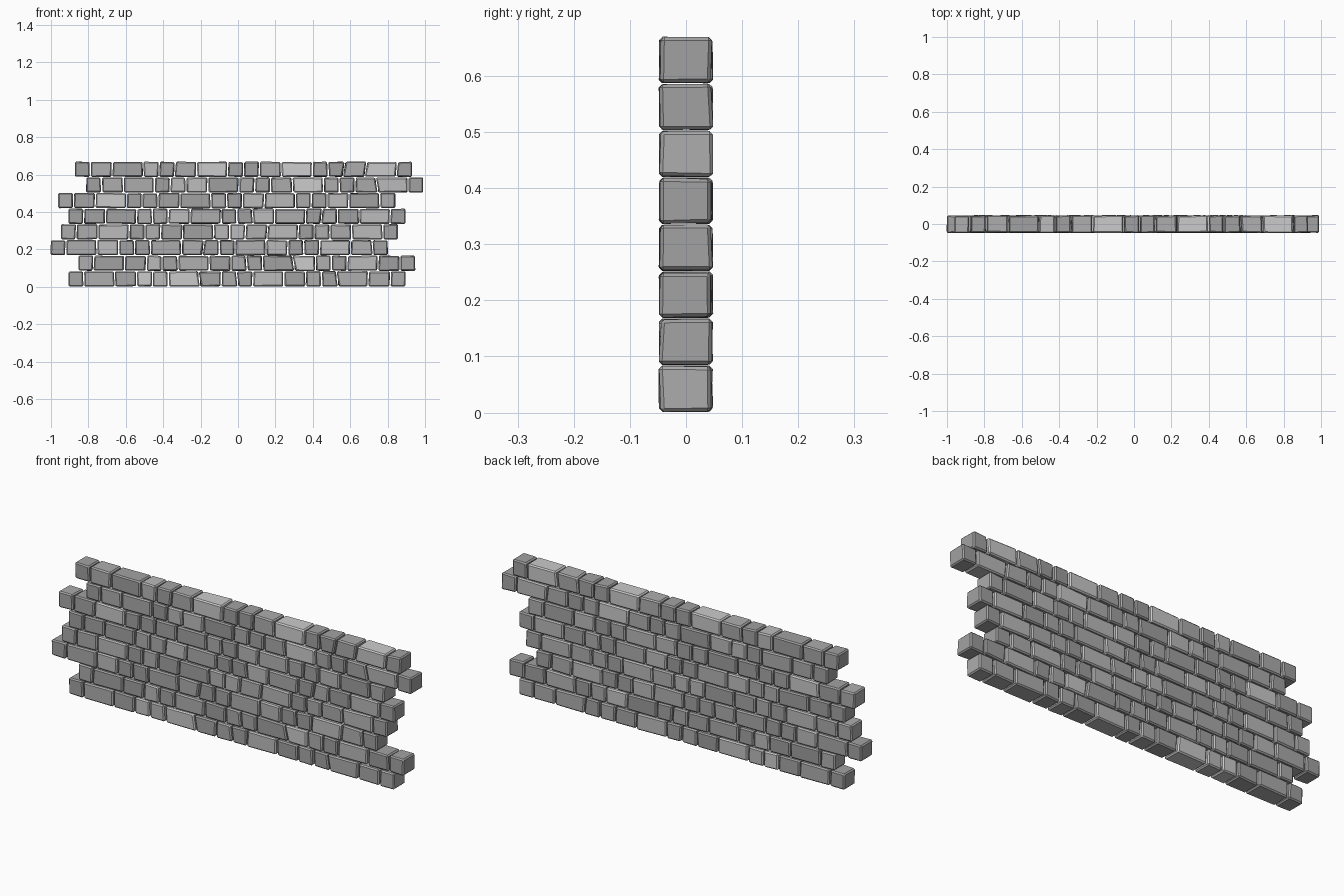
import bpy, bmesh, random
from mathutils import Vector

if "Cube" in bpy.data.objects:
    bpy.data.objects.remove(bpy.data.objects["Cube"])

random.seed(7)
PITCH = {"S": 0.0845, "M": 0.117, "L": 0.166}   # stone length including joint
COURSE_H = 0.0837
GAP = 0.009

# each course, bottom to top: left end, repeating stone pattern, shade per stone
COURSES = [
    (-0.905, "SLMS", "0103230102010111"),
    (-0.853, "SLMS", "1002010100310200"),
    (-1.000, "SLMS", "0120011001200210"),
    (-0.945, "SMLS", "1120100221201120"),
    (-0.905, "SMLS", "0001121002101020"),
    (-0.960, "SMLS", "1030000102210201"),
    (-0.810, "SMLS", "0110220101310120"),
    (-0.870, "SMLS", "0102013001300130"),
]

mats = []
for i, g in enumerate((0.36, 0.42, 0.50, 0.58)):
    m = bpy.data.materials.new("stone_shade_%d" % (i + 1))
    m.diffuse_color = (g, g, g, 1)
    m.use_nodes = True
    m.node_tree.nodes["Principled BSDF"].inputs["Base Color"].default_value = m.diffuse_color
    mats.append(m)


def jit(a):
    return random.uniform(-a, a)


def add_stone(bm, xs, z0, z1, shade):
    """One chamfered stone; xs gives left/right x at the eight corners."""
    tmp = bmesh.new()
    bmesh.ops.create_cube(tmp, size=2)
    for v in tmp.verts:
        sx, sy, sz = (c > 0 for c in v.co)
        x = xs[(sx, sy, sz)] + jit(0.0015)
        depth = 0.0435 + (random.uniform(0, 0.0055) if not sy or sx else jit(0.002))
        z = (z1 + jit(0.002)) if sz else (z0 + random.uniform(0, 0.003))
        v.co = Vector((x, depth if sy else -depth, z))
    bmesh.ops.bevel(tmp, geom=tmp.edges[:], offset=0.006, segments=1,
                    profile=0.5, affect='EDGES')
    vmap = {v: bm.verts.new(v.co) for v in tmp.verts}
    for f in tmp.faces:
        bm.faces.new([vmap[v] for v in f.verts]).material_index = shade
    tmp.free()


# courses of irregular stones
for row, (left, pattern, shades) in enumerate(COURSES):
    kinds = pattern * 4
    joints = [left - GAP / 2]
    for k in kinds:
        joints.append(joints[-1] + PITCH[k])
    # neighbouring stones share the lean of their joint
    lean = [0 if j in (0, len(kinds)) else
            (jit(0.009) if random.random() < 0.2 else jit(0.002))
            for j in range(len(joints))]
    z0 = row * COURSE_H + 0.001
    z1 = z0 + COURSE_H - 0.0025
    bm = bmesh.new()
    for i in range(len(kinds)):
        xs = {}
        for sy in (False, True):
            for sz in (False, True):
                d = (1 if sz else -1) * (0.4 if sy else 1)
                xs[(False, sy, sz)] = joints[i] + GAP / 2 - 0.001 + d * lean[i]
                xs[(True, sy, sz)] = joints[i + 1] - GAP / 2 + 0.001 + d * lean[i + 1]
        add_stone(bm, xs, z0, z1, int(shades[i]))
    bmesh.ops.recalc_face_normals(bm, faces=bm.faces[:])
    me = bpy.data.meshes.new("stone_course_%d" % (row + 1))
    bm.to_mesh(me)
    bm.free()
    for m in mats:
        me.materials.append(m)
    ob = bpy.data.objects.new("stone_course_%d" % (row + 1), me)
    bpy.context.collection.objects.link(ob)
